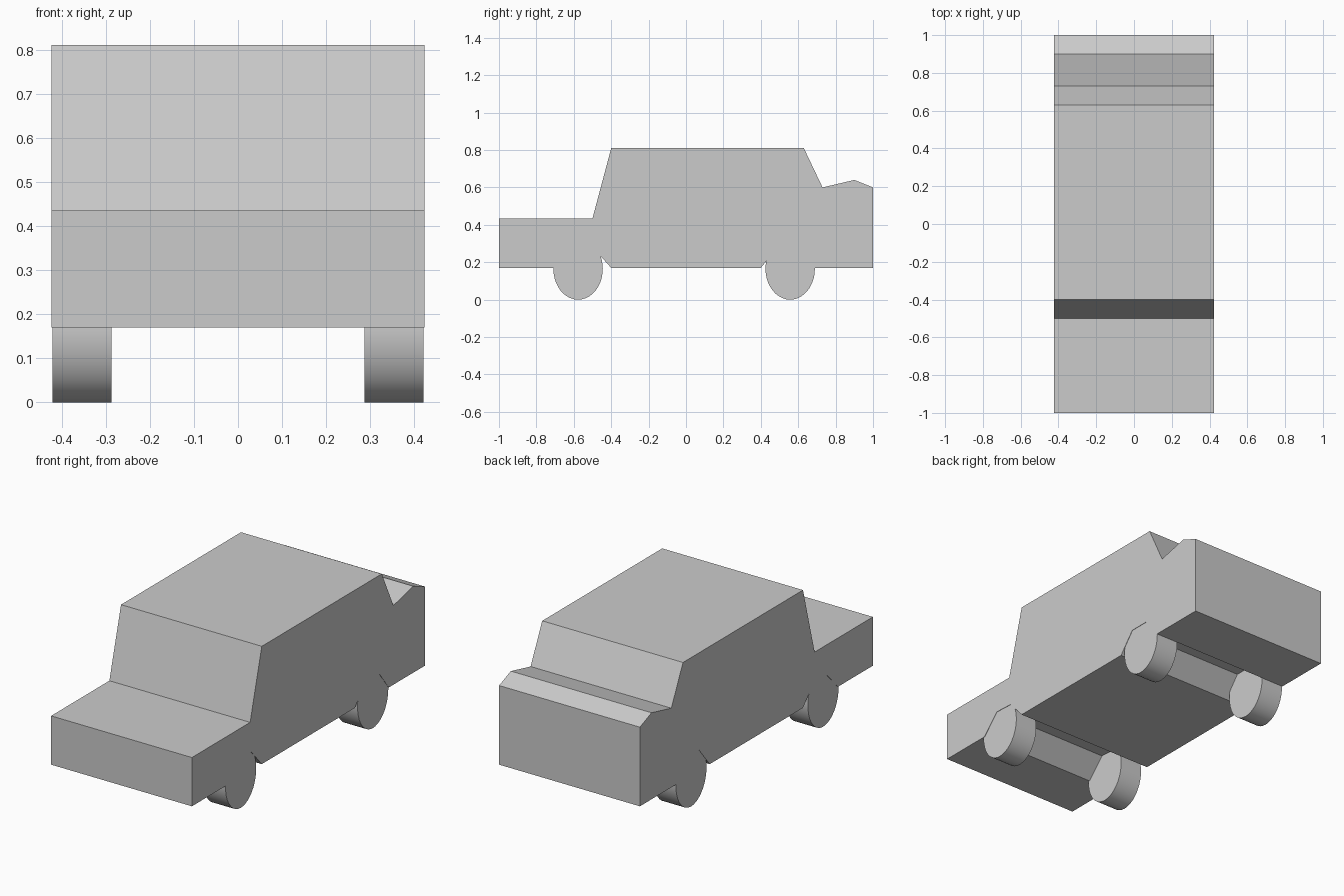
import bpy
import bmesh
import math
from mathutils import Matrix

if "Cube" in bpy.data.objects:
    bpy.data.objects.remove(bpy.data.objects["Cube"])

HALF_WIDTH = 0.423

# Side silhouette (y, z), including the two full-width wheel-arch channels
PROFILE = [
    (-1, 0.17), (-1, 0.435), (-0.5, 0.435), (-0.4, 0.81), (0.63, 0.81),
    (0.73, 0.60), (0.9, 0.64), (1, 0.60), (1, 0.17),
    (0.69, 0.17), (0.605, 0.28), (0.49, 0.28), (0.40, 0.17),
    (-0.40, 0.17), (-0.49, 0.27), (-0.60, 0.275), (-0.70, 0.17),
]


def add_object(name, bm):
    bmesh.ops.recalc_face_normals(bm, faces=bm.faces)
    mesh = bpy.data.meshes.new(name)
    bm.to_mesh(mesh)
    bm.free()
    obj = bpy.data.objects.new(name, mesh)
    bpy.context.collection.objects.link(obj)
    return obj


# Body: extruded silhouette
bm = bmesh.new()
face = bm.faces.new([bm.verts.new((-HALF_WIDTH, y, z)) for y, z in PROFILE])
side = bmesh.ops.extrude_face_region(bm, geom=[face])["geom"]
bmesh.ops.translate(bm, vec=(2 * HALF_WIDTH, 0, 0),
                    verts=[v for v in side if isinstance(v, bmesh.types.BMVert)])
bmesh.ops.triangulate(bm, faces=[f for f in bm.faces if len(f.verts) > 4])
add_object("car_body", bm)


# Wheels: slightly tall cylinders lying along x
def add_wheel(name, x, y, radius_y=0.132, radius_z=0.165, width=0.134):
    bm = bmesh.new()
    bmesh.ops.create_cone(bm, cap_ends=True, segments=40, radius1=1, radius2=1, depth=width)
    bm.transform(Matrix.Translation((x, y, radius_z))
                 @ Matrix.Diagonal((1, radius_y, radius_z, 1))
                 @ Matrix.Rotation(math.pi / 2, 4, 'Y'))
    for f in bm.faces:
        f.smooth = len(f.verts) == 4
    for e in bm.edges:
        e.smooth = all(len(f.verts) == 4 for f in e.link_faces)
    add_object(name, bm)


for end, y in (("front", -0.577), ("rear", 0.557)):
    for label, sign in (("left", -1), ("right", 1)):
        add_wheel(f"{end}_{label}_wheel", sign * 0.354, y)
